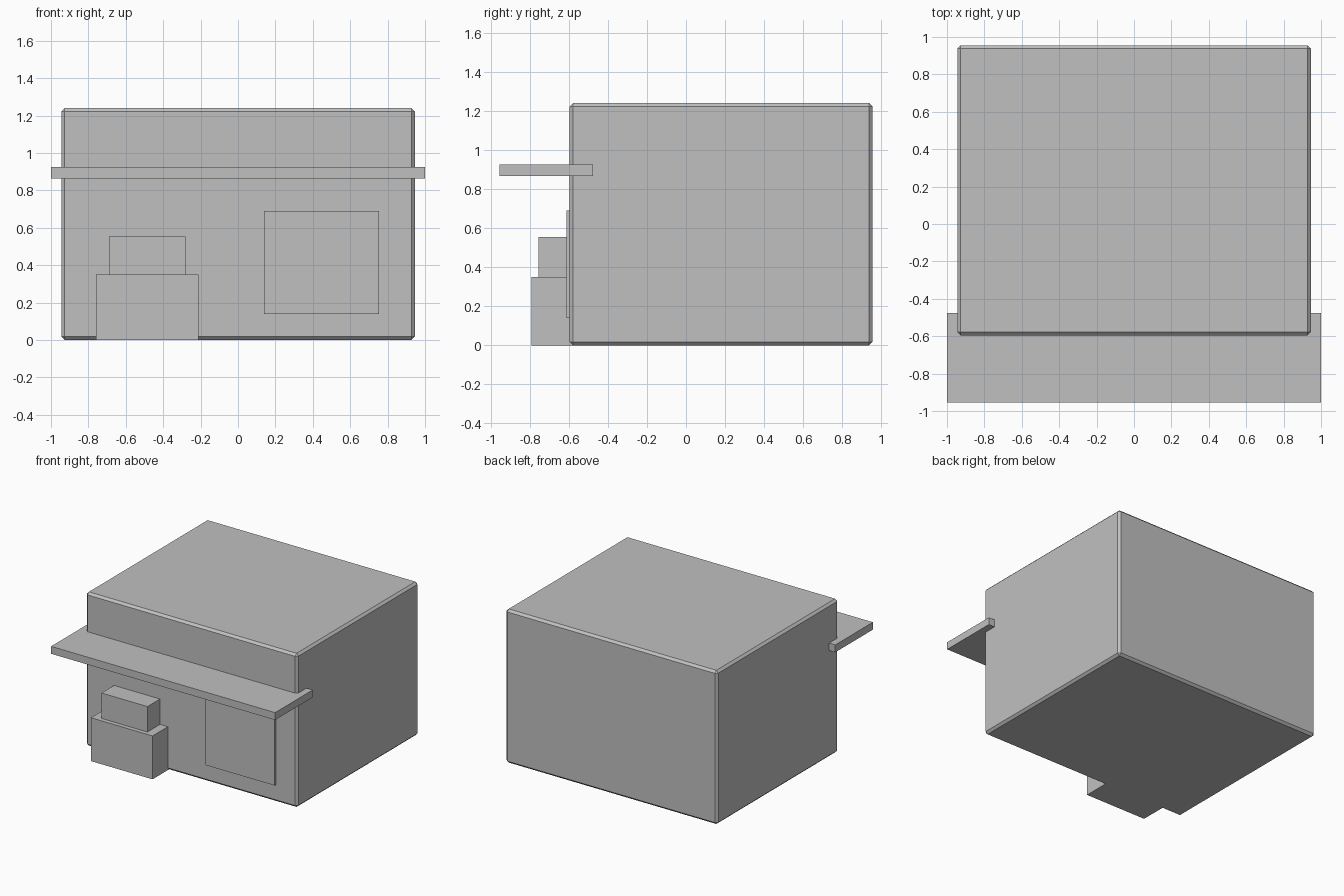
import bpy

if "Cube" in bpy.data.objects:
    bpy.data.objects.remove(bpy.data.objects["Cube"])

# Single flat colour
grey = bpy.data.materials.new("plain_grey")
grey.diffuse_color = (0.53, 0.53, 0.53, 1.0)
grey.use_nodes = True
grey.node_tree.nodes["Principled BSDF"].inputs["Base Color"].default_value = grey.diffuse_color


def box(name, x, y, z, bevel=0.0):
    """Box spanning the given (min, max) ranges, with optional chamfered edges."""
    spans = (x, y, z)
    bpy.ops.mesh.primitive_cube_add(size=1, location=[(a + b) / 2 for a, b in spans])
    ob = bpy.context.object
    ob.name = name
    ob.scale = [b - a for a, b in spans]
    bpy.ops.object.transform_apply(location=False, rotation=False, scale=True)
    ob.data.materials.append(grey)
    if bevel:
        mod = ob.modifiers.new("chamfer", 'BEVEL')
        mod.width = bevel
        mod.segments = 1
    return ob


# Shop building with chamfered edges
box("building", (-0.945, 0.945), (-0.595, 0.955), (0.0, 1.24), bevel=0.018)

# Flat awning across the front, slotted into the wall
box("awning", (-1.0, 1.0), (-0.955, -0.475), (0.865, 0.925))

# Counter with a smaller box on top
box("counter", (-0.76, -0.21), (-0.79, -0.56), (0.0, 0.35))
box("counter_box", (-0.69, -0.28), (-0.755, -0.56), (0.35, 0.555))

# Window panel on the right of the front wall
box("window_panel", (0.14, 0.755), (-0.612, -0.58), (0.14, 0.69))
